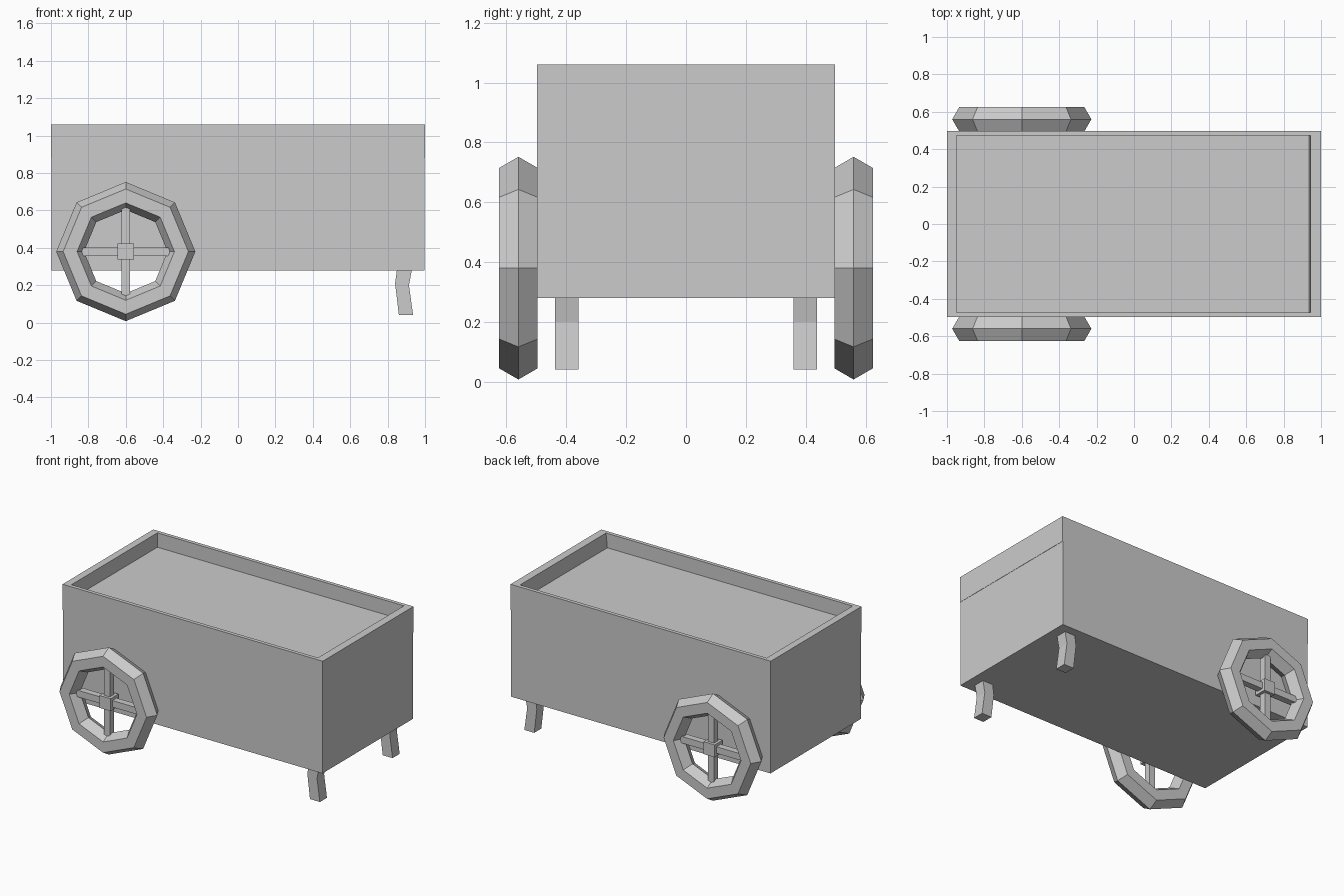
import bpy, bmesh, math
from mathutils import Matrix, Vector

if "Cube" in bpy.data.objects:
    bpy.data.objects.remove(bpy.data.objects["Cube"])

grey = bpy.data.materials.new("plain_grey")
grey.diffuse_color = (0.6, 0.6, 0.6, 1)
grey.use_nodes = True
grey.node_tree.nodes["Principled BSDF"].inputs["Base Color"].default_value = grey.diffuse_color


def finish(name, bm):
    bmesh.ops.recalc_face_normals(bm, faces=bm.faces[:])
    me = bpy.data.meshes.new(name)
    bm.to_mesh(me)
    bm.free()
    me.materials.append(grey)
    ob = bpy.data.objects.new(name, me)
    bpy.context.collection.objects.link(ob)
    return ob


def box(bm, lo, hi):
    lo, hi = Vector(lo), Vector(hi)
    m = Matrix.Translation((lo + hi) / 2) @ Matrix.Diagonal((hi - lo).to_4d())
    return bmesh.ops.create_cube(bm, size=1, matrix=m)["verts"]


# Cart body: a deep box with a shallow recessed tray on top
bm = bmesh.new()
box(bm, (-0.998, -0.498, 0.28), (0.998, 0.498, 1.06))
top = max(bm.faces, key=lambda f: f.calc_center_median().z)
bmesh.ops.inset_individual(bm, faces=[top], thickness=0.037)
for v in top.verts:
    v.co.x = 0.945 if v.co.x > 0 else -0.95
floor = bmesh.ops.extrude_discrete_faces(bm, faces=[top])["faces"][0]
for v in floor.verts:
    v.co.z = 0.96
    if v.co.x > 0:
        v.co.x = 0.935      # the tray wall at this end leans slightly
finish("cart_body", bm)

# Thin boards across the upper part of both ends
for side, label in ((-1, "left"), (1, "right")):
    bm = bmesh.new()
    xs = sorted((side * 0.99, side * 1.0))
    box(bm, (xs[0], -0.498, 0.88), (xs[1], 0.498, 1.06))
    finish(label + "_end_board", bm)

# Wheels: eight-sided rim with hexagonal section, crossed spokes, square hub
CX, CZ, RIM, TUBE = -0.6, 0.38, 0.2975, 0.0745
for side, label in ((-1, "front"), (1, "back")):
    cy = side * 0.56
    bm = bmesh.new()
    rings = []
    for i in range(8):
        a = math.tau * i / 8
        ring = []
        for j in range(6):
            b = math.tau * j / 6
            r = RIM + TUBE * math.cos(b)
            ring.append(bm.verts.new((CX + r * math.cos(a),
                                      cy + TUBE * math.sin(b),
                                      CZ + r * math.sin(a))))
        rings.append(ring)
    for i in range(8):
        p, q = rings[i], rings[(i + 1) % 8]
        for j in range(6):
            k = (j + 1) % 6
            bm.faces.new((p[j], q[j], q[k], p[k]))
    finish(label + "_wheel_rim", bm)

    bm = bmesh.new()
    s, l = 0.023, 0.235
    box(bm, (CX - s, cy - s, CZ - l), (CX + s, cy + s, CZ + l))
    box(bm, (CX - l, cy - s, CZ - s), (CX + l, cy + s, CZ + s))
    finish(label + "_wheel_spokes", bm)

    bm = bmesh.new()
    h = 0.043
    box(bm, (CX - h, cy - h, CZ - h), (CX + h, cy + h, CZ + h))
    finish(label + "_wheel_hub", bm)

# Bent legs under the other end
LEG = [(0.85, 0.285), (0.84, 0.21), (0.86, 0.042),
       (0.936, 0.042), (0.914, 0.2), (0.93, 0.285)]
for side, label in ((-1, "front"), (1, "back")):
    bm = bmesh.new()
    a, b = ([bm.verts.new((x, side * y, z)) for x, z in LEG] for y in (0.36, 0.438))
    for k in range(6):
        n = (k + 1) % 6
        bm.faces.new((a[k], a[n], b[n], b[k]))
    for c in (a, b):        # upper and lower halves of each side
        bm.faces.new((c[0], c[1], c[4], c[5]))
        bm.faces.new((c[1], c[2], c[3], c[4]))
    finish(label + "_leg", bm)
